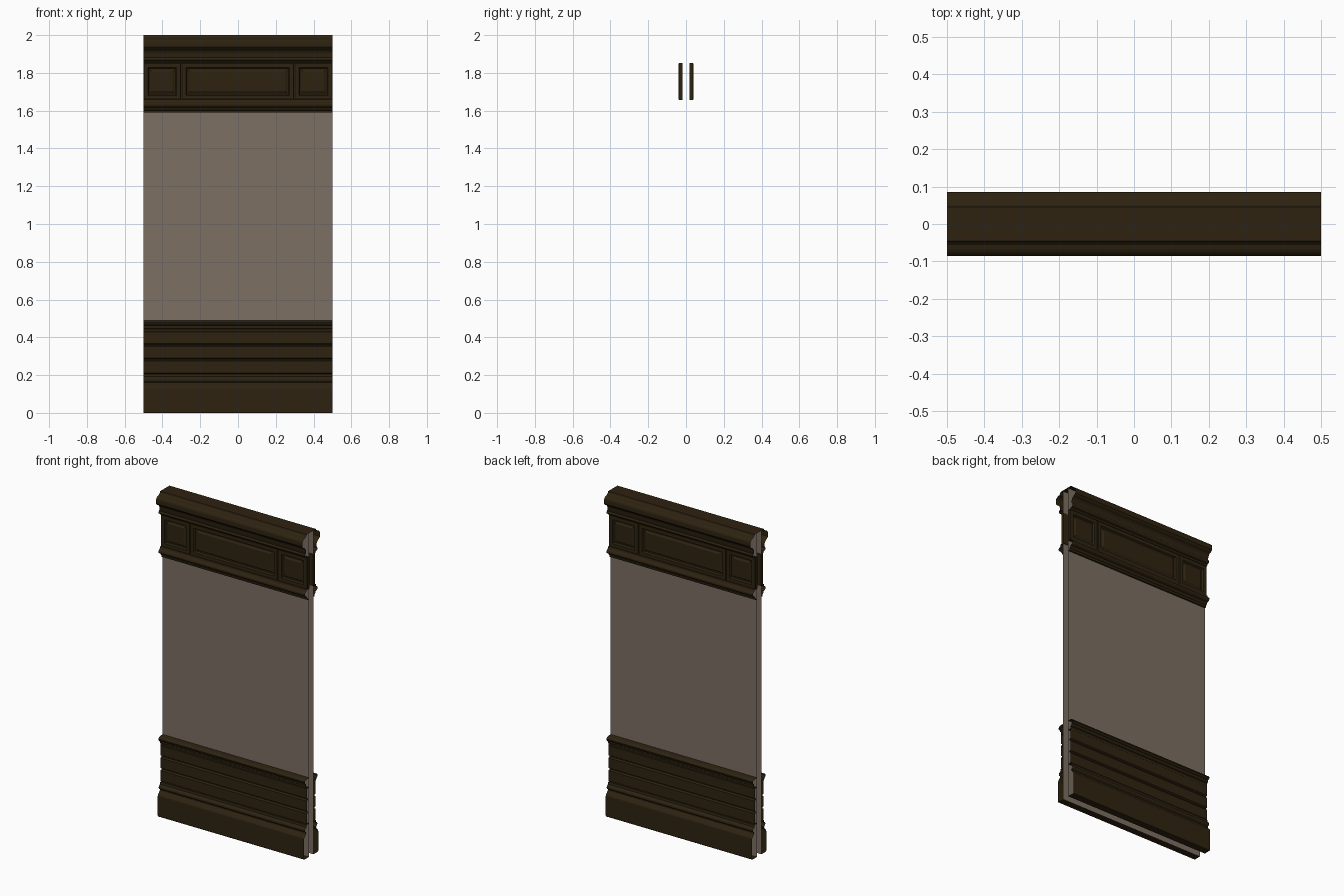
import bpy, bmesh, math

if "Cube" in bpy.data.objects:
    bpy.data.objects.remove(bpy.data.objects["Cube"])

def material(name, col):
    m = bpy.data.materials.new(name)
    m.diffuse_color = (*col, 1)
    m.use_nodes = True
    m.node_tree.nodes["Principled BSDF"].inputs["Base Color"].default_value = m.diffuse_color
    return m

WOOD = material("dark wood", (0.027, 0.0165, 0.0055))
PLASTER = material("taupe plaster", (0.200, 0.160, 0.125))
HALF = 0.5      # half of the wall length
WALL_Y = 0.022  # plaster sheet offset from the centre

def finish(bm, name, mat):
    """Turn a bmesh for the front side into an object mirrored to the back."""
    me = bpy.data.meshes.new(name)
    bm.to_mesh(me)
    bm.free()
    me.materials.append(mat)
    ob = bpy.data.objects.new(name, me)
    bpy.context.collection.objects.link(ob)
    mir = ob.modifiers.new("both_sides", 'MIRROR')
    mir.use_axis = (False, True, False)
    mir.merge_threshold = 0.0005
    return ob

def moulding(name, profile, mat):
    """Sweep an open (depth, z) profile, listed top to bottom, along x."""
    bm = bmesh.new()
    rows = [[bm.verts.new((x, -d, z)) for x in (-HALF, HALF)] for d, z in profile]
    for a, b in zip(rows, rows[1:]):
        bm.faces.new((a[0], b[0], b[1], a[1]))
    return finish(bm, name, mat)

def arc(d, z, rd, rz, a0, a1, n=5):
    """Points on an ellipse, used for round noses and coves."""
    return [(d + rd * math.cos(math.radians(a0 + (a1 - a0) * i / n)),
             z + rz * math.sin(math.radians(a0 + (a1 - a0) * i / n)))
            for i in range(n + 1)]

# plaster sheets, full height and open between
moulding("plaster_wall", [(WALL_Y, 1.995), (WALL_Y, 0.0)], PLASTER)

# crown moulding with closed top
moulding("crown_moulding",
         [(0, 2.0), (0.045, 2.0), (0.049, 1.99)]
         + arc(0.05, 1.962, 0.035, 0.022, 80, 0, 4)
         + [(0.085, 1.938), (0.078, 1.930)]
         + arc(0.078, 1.895, 0.027, 0.032, 100, 180, 4)
         + [(0.051, 1.888), (0.056, 1.886)]
         + arc(0.05, 1.874, 0.011, 0.010, 60, -60, 4)
         + [(0.046, 1.862), (0.040, 1.852), (WALL_Y, 1.850)], WOOD)

# rail under the frieze
moulding("frieze_rail",
         [(WALL_Y, 1.662), (0.044, 1.660), (0.047, 1.650)]
         + arc(0.046, 1.632, 0.016, 0.014, 75, -75)
         + [(0.044, 1.616), (0.040, 1.606), (0.034, 1.602), (0.032, 1.590),
            (WALL_Y, 1.590)], WOOD)

# frieze panels: frame, bevelled recess, raised field
def frieze_panel(name, x0, x1, z0=1.657, z1=1.853):
    steps = [(0.0, 0.018), (0.0, 0.036), (0.003, 0.039), (0.024, 0.039),
             (0.030, 0.030), (0.036, 0.030), (0.046, 0.036)]
    bm = bmesh.new()
    rings = []
    for inset, d in steps:
        a, b, c, e = x0 + inset, x1 - inset, z0 + inset, z1 - inset
        rings.append([bm.verts.new((x, -d, z))
                      for x, z in ((a, c), (b, c), (b, e), (a, e))])
    for r, s in zip(rings, rings[1:]):
        for i in range(4):
            j = (i + 1) % 4
            bm.faces.new((r[i], r[j], s[j], s[i]))
    bm.faces.new(rings[-1])
    bm.faces.new(rings[0][::-1])
    finish(bm, name, WOOD)

frieze_panel("left_frieze_panel", -HALF, -0.301)
frieze_panel("middle_frieze_panel", -0.299, 0.297)
frieze_panel("right_frieze_panel", 0.299, HALF)

# chair rail on top of the wainscot
moulding("chair_rail",
         [(WALL_Y, 0.490), (0.048, 0.488)]
         + arc(0.047, 0.474, 0.016, 0.013, 75, -75)
         + [(0.050, 0.458), (0.048, 0.448), (0.042, 0.444), (0.040, 0.430),
            (WALL_Y, 0.430)], WOOD)

# three wainscot boards with grooves between
boards = []
for top, bottom in ((0.434, 0.362), (0.358, 0.284), (0.280, 0.205)):
    boards += [(0.032, top), (0.042, top - 0.006),
               (0.042, bottom + 0.006), (0.032, bottom)]
moulding("wainscot_boards", boards, WOOD)

# bead above the base
moulding("base_bead",
         [(WALL_Y, 0.208), (0.044, 0.206), (0.046, 0.192)]
         + arc(0.047, 0.176, 0.013, 0.013, 75, -75)
         + [(0.048, 0.160), (0.050, 0.152)], WOOD)

# baseboard with closed underside
moulding("baseboard",
         [(0.050, 0.152), (0.056, 0.146), (0.068, 0.132), (0.069, 0.126),
          (0.069, 0.006), (0.066, 0.0), (WALL_Y, 0.0)], WOOD)
